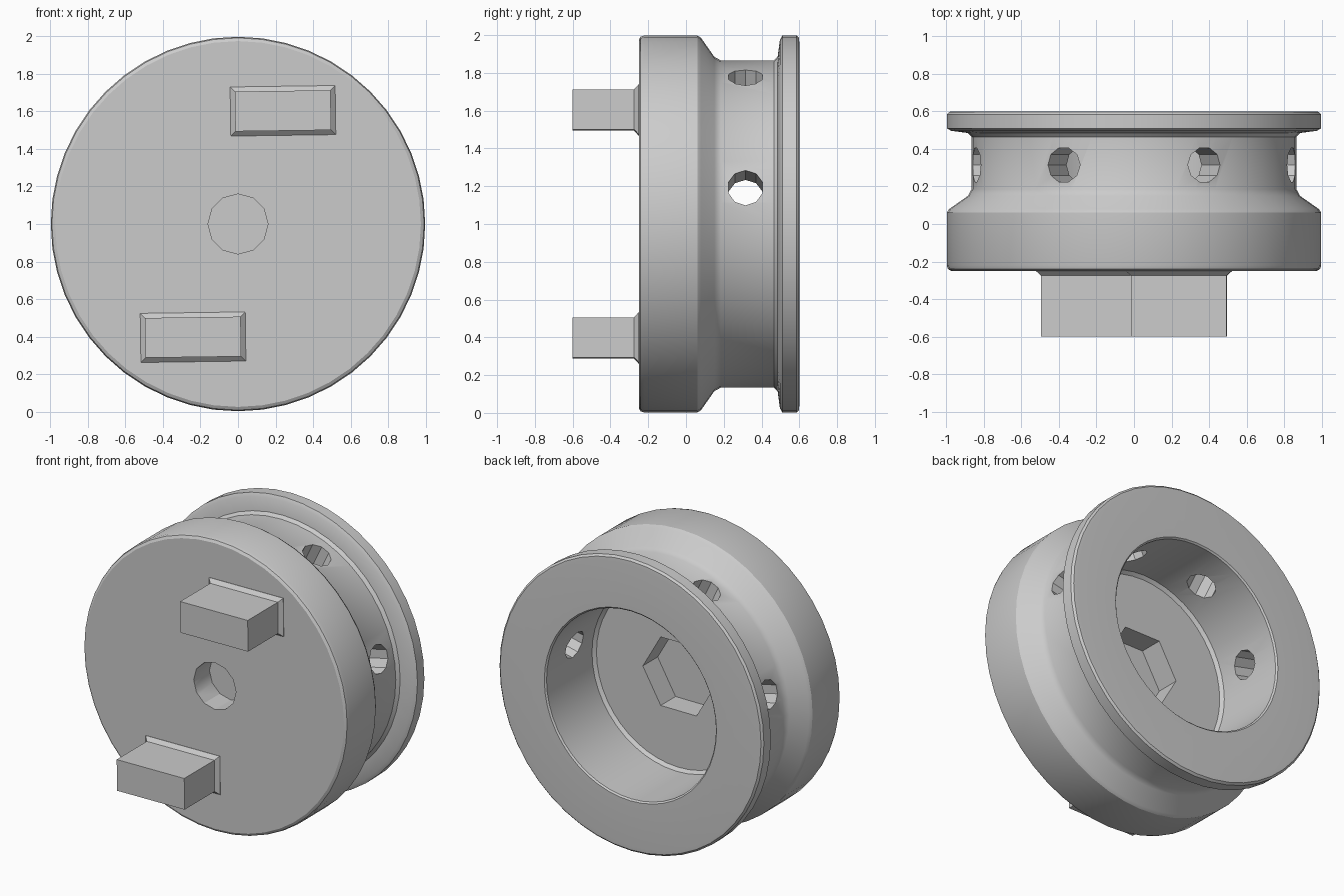
import bpy, bmesh, math
from mathutils import Matrix, Vector

cube = bpy.data.objects.get("Cube")
if cube:
    bpy.data.objects.remove(cube)

grey = bpy.data.materials.new("plain_grey")
grey.use_nodes = True
COLOUR = (0.6, 0.6, 0.6, 1)
grey.diffuse_color = COLOUR
grey.node_tree.nodes["Principled BSDF"].inputs["Base Color"].default_value = COLOUR

AXIS = Vector((0, 0, 1))  # the hub turns about the y direction through this point


def make_object(name, bm):
    bmesh.ops.recalc_face_normals(bm, faces=bm.faces)
    mesh = bpy.data.meshes.new(name)
    bm.to_mesh(mesh)
    bm.free()
    mesh.materials.append(grey)
    obj = bpy.data.objects.new(name, mesh)
    bpy.context.collection.objects.link(obj)
    return obj


def lathe(name, profile, steps):
    """Spin (y, radius) points about the hub axis."""
    bm = bmesh.new()
    verts = [bm.verts.new((r, y, 1)) for y, r in profile]
    edges = [bm.edges.new(pair) for pair in zip(verts, verts[1:])]
    bmesh.ops.spin(bm, geom=verts + edges, cent=AXIS, axis=(0, 1, 0),
                   angle=math.tau, steps=steps)
    bmesh.ops.remove_doubles(bm, verts=bm.verts, dist=0.0005)
    return make_object(name, bm)


def prism(name, sides, radius, depth, matrix):
    bm = bmesh.new()
    bmesh.ops.create_cone(bm, cap_ends=True, segments=sides, radius1=radius,
                          radius2=radius, depth=depth, matrix=matrix)
    return make_object(name, bm)


# Hub: front disc, sloped shoulder, groove, rear flange and open bore
hub = lathe("hub", [
    (-0.25, 0), (-0.25, 0.975), (-0.24, 0.992), (-0.22, 0.998),
    (0.06, 0.998), (0.08, 0.985), (0.15, 0.885), (0.185, 0.866),
    (0.465, 0.866), (0.485, 0.885), (0.497, 0.975), (0.51, 0.998),
    (0.585, 0.998), (0.598, 0.985), (0.6, 0.96),
    (0.6, 0.65), (0.59, 0.64), (0.1, 0.64), (0.08, 0.62), (0.08, 0)], 48)

# Cutters: hexagonal nut pocket, shaft hole and four set-screw holes
along_y = Matrix.Translation(AXIS) @ Matrix.Rotation(math.pi / 2, 4, 'X')
cutters = [
    prism("shaft_cutter", 12, 0.16, 2, along_y),
    prism("nut_cutter", 6, 0.27, 0.36,
          Matrix.Translation((0, 0.1, 0)) @ along_y @ Matrix.Rotation(math.pi / 2, 4, 'Z'))]
for i in range(4):
    angle = math.pi / 2 - math.tau / 7 * (i - 1.5)
    out = Vector((math.cos(angle), 0, math.sin(angle)))
    place = Matrix.Translation(AXIS + out * 0.76 + Vector((0, 0.315, 0)))
    cutters.append(prism("screw_cutter", 10, 0.095, 0.5,
                         place @ out.to_track_quat('Z', 'Y').to_matrix().to_4x4()))
for cutter in cutters:
    cutter.hide_render = True
    cut = hub.modifiers.new(cutter.name, 'BOOLEAN')
    cut.operation, cut.solver, cut.object = 'DIFFERENCE', 'EXACT', cutter

# Bake the cuts and drop the helpers
bpy.context.view_layer.update()
baked = bpy.data.meshes.new_from_object(
    hub.evaluated_get(bpy.context.evaluated_depsgraph_get()))
hub.modifiers.clear()
hub.data = baked
for cutter in cutters:
    bpy.data.objects.remove(cutter)


def drive_tab(name, turn):
    """Rectangular peg with a flared foot on the front face."""
    bm = bmesh.new()
    rings = []
    for y, flare in ((-0.24, 0.025), (-0.252, 0.025), (-0.275, 0), (-0.6, 0)):
        rings.append([bm.verts.new((0.248 + sx * (0.255 + flare), y,
                                    0.6 + sz * (0.106 + flare)))
                      for sx, sz in ((-1, -1), (1, -1), (1, 1), (-1, 1))])
    for low, high in zip(rings, rings[1:]):
        for i in range(4):
            j = (i + 1) % 4
            bm.faces.new((low[i], low[j], high[j], high[i]))
    bm.faces.new(rings[-1])
    bmesh.ops.transform(bm, verts=bm.verts,
                        matrix=Matrix.Translation(AXIS) @ Matrix.Rotation(turn, 4, 'Y'))
    return make_object(name, bm)


drive_tab("upper_drive_tab", math.radians(-0.8))
drive_tab("lower_drive_tab", math.radians(179.2))

# Smooth round walls, crisp edges
bpy.ops.object.select_all(action='DESELECT')
hub.select_set(True)
bpy.context.view_layer.objects.active = hub
bpy.ops.object.shade_smooth_by_angle(angle=math.radians(30))
